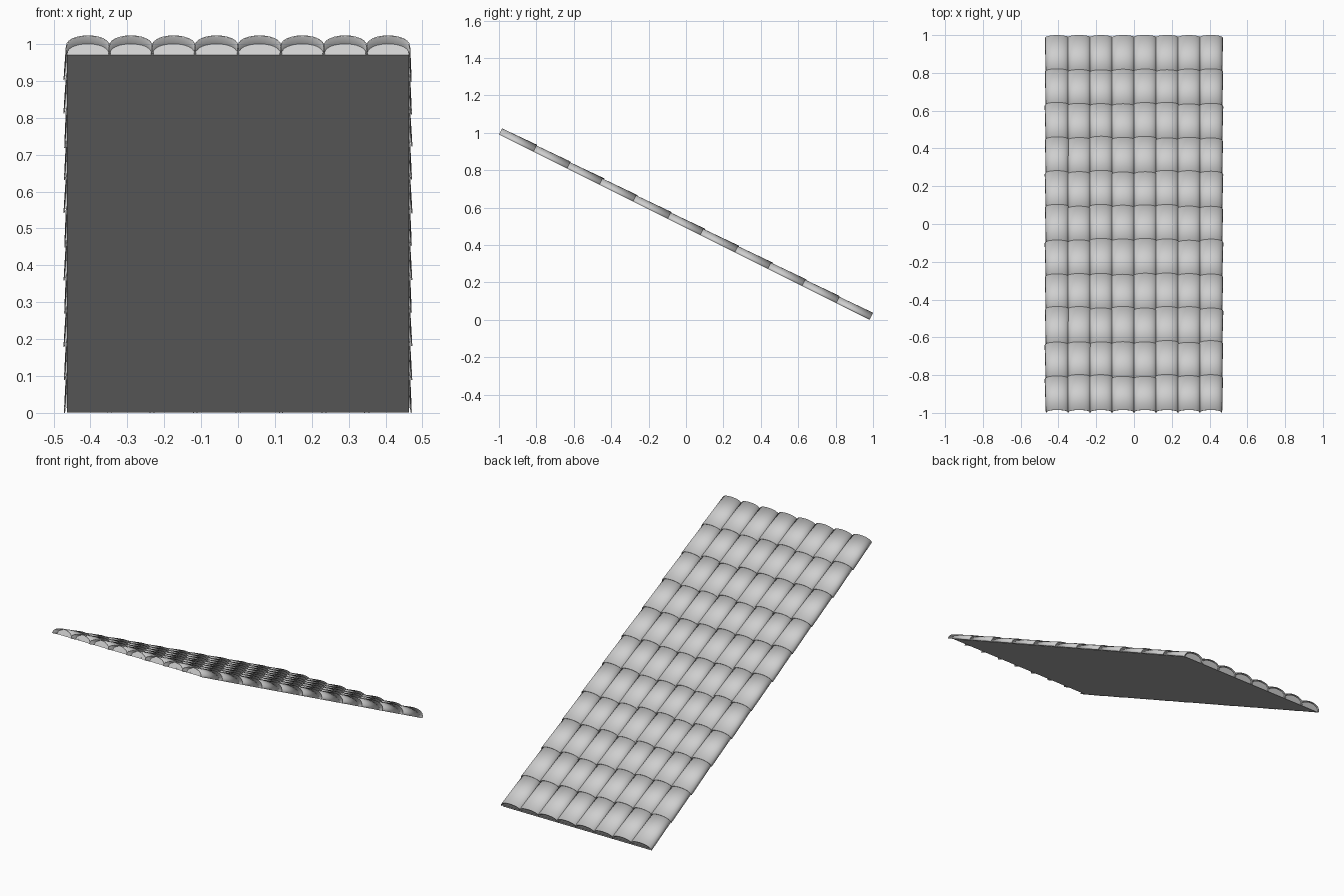
import bpy, bmesh, math, random
from mathutils import Matrix

if "Cube" in bpy.data.objects:
    bpy.data.objects.remove(bpy.data.objects["Cube"], do_unlink=True)

random.seed(4)
COLUMNS, COURSES, SEGMENTS = 8, 11, 12
WIDTH, RISE, RUN = 0.93, 0.99, 1.982
LENGTH = math.hypot(RISE, RUN)
PITCH, STEP = WIDTH / COLUMNS, LENGTH / COURSES
# Roof space: x across, y down the slope, z out of the slope
SLOPE = Matrix.Translation((0, -1, RISE)) @ Matrix.Rotation(-math.atan2(RISE, RUN), 4, "X")

clay = bpy.data.materials.new("pale_grey")
clay.use_nodes = True
clay.diffuse_color = (0.62, 0.62, 0.62, 1)
clay.node_tree.nodes["Principled BSDF"].inputs["Base Color"].default_value = clay.diffuse_color


def finish(bm, name):
    mesh = bpy.data.meshes.new(name)
    bm.to_mesh(mesh)
    bm.free()
    obj = bpy.data.objects.new(name, mesh)
    bpy.context.collection.objects.link(obj)
    mesh.materials.append(clay)
    obj.matrix_world = SLOPE
    bpy.ops.object.select_all(action="DESELECT")
    obj.select_set(True)
    bpy.context.view_layer.objects.active = obj
    bpy.ops.object.shade_smooth_by_angle(angle=math.radians(35))
    return obj


def arch(bm, x, y, half, height):
    """Row of vertices along a flattened barrel arch, from -x to +x."""
    row = []
    for i in range(SEGMENTS + 1):
        a = math.pi * (1 - i / SEGMENTS)
        row.append(bm.verts.new((x + half * math.cos(a), y, height * math.sin(a) ** 0.8)))
    return row


# Columns of overlapping barrel tiles, each flaring towards its lower lip
for c in range(COLUMNS):
    x = (c - (COLUMNS - 1) / 2) * PITCH
    bm = bmesh.new()
    for r in range(COURSES):
        top = max(0, r * STEP - 0.02)
        low = (r + 1) * STEP
        if r < COURSES - 1:
            low += random.uniform(-0.006, 0.006)
        shift = random.uniform(-0.0015, 0.0015)
        lift = random.uniform(0, 0.002)
        upper = arch(bm, x, top, PITCH / 2 - 0.001, 0.034)
        lower = arch(bm, x + shift, low, PITCH / 2 + 0.004, 0.037 + lift)
        for i in range(SEGMENTS):
            bm.faces.new((upper[i], lower[i], lower[i + 1], upper[i + 1]))
    obj = finish(bm, f"tile_column_{c + 1}")
    shell = obj.modifiers.new("tile_thickness", "SOLIDIFY")
    shell.thickness = 0.003
    shell.offset = -1

# Flat underside, set back from the upper edge
bm = bmesh.new()
bmesh.ops.create_cube(bm, size=1)
bmesh.ops.scale(bm, vec=(WIDTH - 0.004, LENGTH - 0.045, 0.006), verts=bm.verts)
bmesh.ops.translate(bm, vec=(0, LENGTH / 2 + 0.0215, 0.003), verts=bm.verts)
finish(bm, "underside_board")

# Arched fillers closing both ends of every column
for name, y in (("upper_end_filler", 0.045), ("lower_end_filler", LENGTH - 0.004)):
    bm = bmesh.new()
    for c in range(COLUMNS):
        x = (c - (COLUMNS - 1) / 2) * PITCH
        row = arch(bm, x, y, PITCH / 2 - 0.001, 0.034)
        bm.faces.new(row if y < 1 else row[::-1])
    bmesh.ops.recalc_face_normals(bm, faces=[])
    finish(bm, name)
